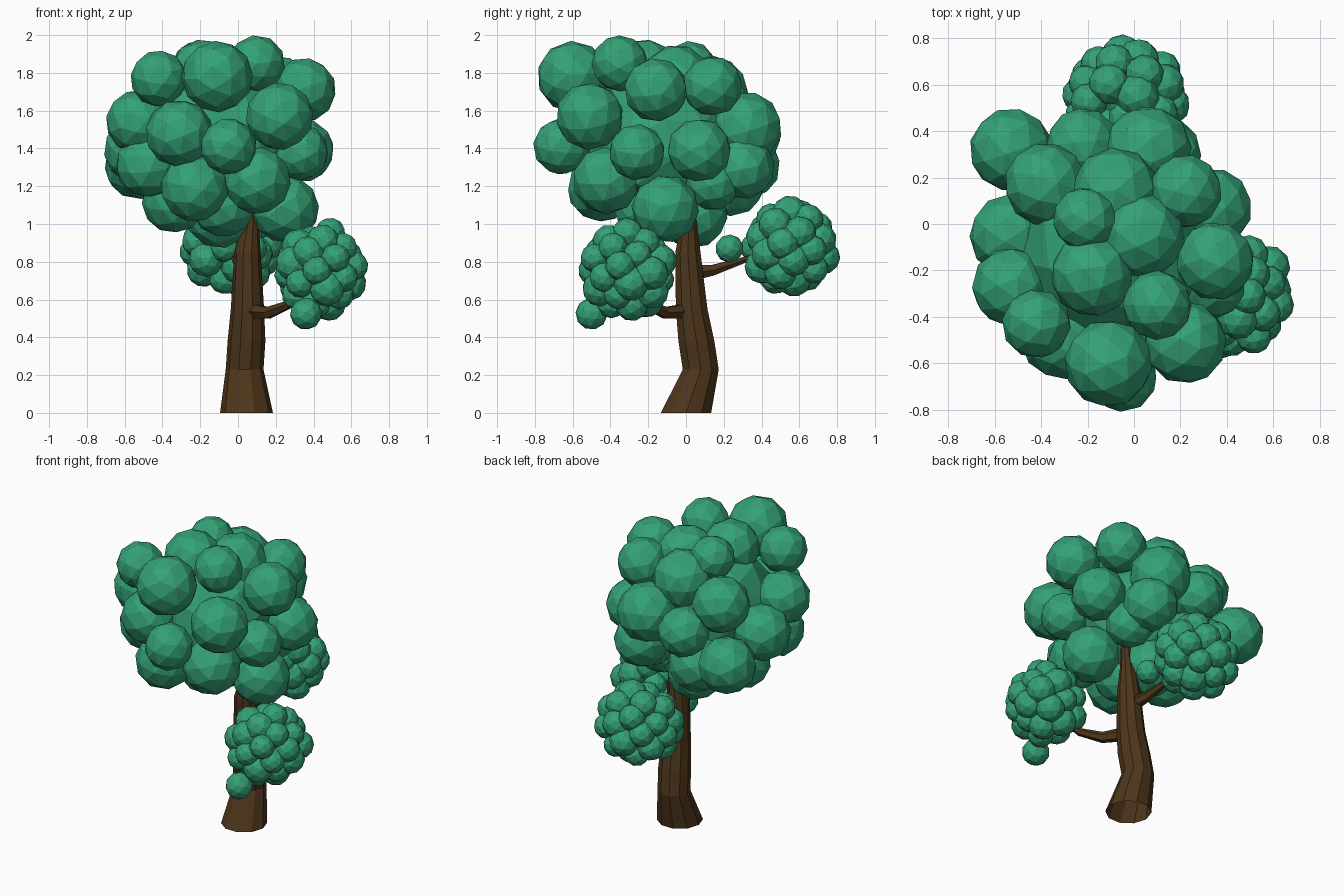
import bpy, bmesh, math, random
from mathutils import Vector, Matrix, Euler

if "Cube" in bpy.data.objects:
    bpy.data.objects.remove(bpy.data.objects["Cube"])

random.seed(4)

def material(name, color):
    m = bpy.data.materials.new(name)
    m.diffuse_color = color
    m.use_nodes = True
    m.node_tree.nodes["Principled BSDF"].inputs["Base Color"].default_value = m.diffuse_color
    return m

LEAF = material("leaf_green", (0.034, 0.36, 0.18, 1))
BARK = material("bark_brown", (0.075, 0.036, 0.011, 1))

def finish(bm, name, mat):
    me = bpy.data.meshes.new(name)
    bm.to_mesh(me)
    bm.free()
    me.materials.append(mat)
    ob = bpy.data.objects.new(name, me)
    bpy.context.collection.objects.link(ob)
    return ob

def foliage(name, balls):
    """Faceted leaf balls, each (x, y, z, radius), with random turns."""
    bm = bmesh.new()
    for x, y, z, r in balls:
        turn = Euler([random.uniform(0, math.tau) for _ in range(3)]).to_matrix().to_4x4()
        bmesh.ops.create_icosphere(bm, subdivisions=2, radius=r,
                                   matrix=Matrix.Translation((x, y, z)) @ turn)
    return finish(bm, name, LEAF)

def limb(name, rings, sides, upright=False):
    """Tapered tube through rings (x, y, z, radius)."""
    bm = bmesh.new()
    pts = [Vector(r[:3]) for r in rings]
    loops = []
    for i, p in enumerate(pts):
        d = pts[min(i + 1, len(pts) - 1)] - pts[max(i - 1, 0)]
        if upright:
            u, v = Vector((1, 0, 0)), Vector((0, 1, 0))
        else:
            u = Vector((0, 0, 1)).cross(d).normalized()
            v = d.cross(u).normalized()
        loops.append([bm.verts.new(p + rings[i][3] * (u * math.cos(a) + v * math.sin(a)))
                      for a in (math.tau * k / sides for k in range(sides))])
    for a, b in zip(loops, loops[1:]):
        for k in range(sides):
            n = (k + 1) % sides
            bm.faces.new((a[k], a[n], b[n], b[k]))
    bm.faces.new(loops[-1])
    bmesh.ops.recalc_face_normals(bm, faces=bm.faces)
    return finish(bm, name, BARK)

def cluster(center, spread, count, extra):
    """Small balls spread evenly over a ball-shaped bush."""
    out = list(extra)
    for i in range(count):
        h = 1 - 2 * (i + 0.5) / count
        a = i * math.pi * (3 - math.sqrt(5))
        w = math.sqrt(1 - h * h)
        k = random.uniform(0.9, 1.05)
        out.append((center[0] + spread[0] * w * math.cos(a) * k,
                    center[1] + spread[1] * w * math.sin(a) * k,
                    center[2] + spread[2] * h * k, random.uniform(0.075, 0.095)))
    out.append((*center, 0.17))
    return out

# Trunk and two side branches
limb("trunk", [(0.045, 0.0, 0, 0.14), (0.035, 0.078, 0.23, 0.1), (0.045, 0.055, 0.38, 0.1),
               (0.05, 0.03, 0.55, 0.088), (0.05, 0.01, 0.85, 0.07),
               (0.065, 0.015, 1.0, 0.045), (0.07, 0.0, 1.2, 0.025)], 10, True)
limb("front_branch", [(0.06, 0.01, 0.54, 0.045), (0.16, -0.11, 0.53, 0.034),
                      (0.26, -0.2, 0.57, 0.025), (0.38, -0.28, 0.68, 0.012)], 6)
limb("back_branch", [(0.045, 0.02, 0.74, 0.05), (0.02, 0.14, 0.755, 0.032),
                     (-0.01, 0.28, 0.80, 0.02), (-0.04, 0.42, 0.85, 0.01)], 6)

# Main crown
foliage("crown_front", [
    (-0.11, -0.60, 1.78, 0.19), (0.22, -0.51, 1.57, 0.18), (-0.05, -0.66, 1.41, 0.15),
    (-0.31, -0.49, 1.48, 0.18), (-0.42, -0.43, 1.77, 0.15), (-0.23, -0.45, 1.19, 0.18),
    (0.10, -0.42, 1.23, 0.18), (0.25, -0.11, 1.08, 0.18), (-0.53, -0.27, 1.54, 0.17),
    (-0.48, -0.28, 1.31, 0.17), (0.33, -0.26, 1.38, 0.15), (0.10, -0.35, 1.85, 0.15)])
foliage("crown_middle", [
    (-0.53, -0.05, 1.39, 0.18), (0.35, -0.16, 1.71, 0.17), (-0.18, -0.22, 1.80, 0.18),
    (-0.21, 0.02, 1.83, 0.14), (0.03, -0.05, 1.76, 0.19), (-0.34, -0.12, 1.12, 0.17),
    (-0.10, 0.04, 1.05, 0.18), (-0.08, -0.22, 1.10, 0.17), (-0.10, -0.12, 1.45, 0.40)])
foliage("crown_back", [
    (-0.53, 0.32, 1.31, 0.18), (-0.38, 0.17, 1.62, 0.18), (0.22, 0.14, 1.73, 0.16),
    (-0.08, 0.14, 1.70, 0.19), (0.06, 0.32, 1.51, 0.19), (-0.22, 0.34, 1.46, 0.16),
    (0.34, 0.07, 1.39, 0.17), (0.12, 0.30, 1.30, 0.17), (-0.25, 0.24, 1.22, 0.18),
    (0.15, 0.14, 1.22, 0.15)])

# Two small bushes at the branch ends
foliage("front_bush", cluster((0.44, -0.31, 0.76), (0.18, 0.19, 0.19), 30,
                              [(0.36, -0.50, 0.525, 0.085)]))
foliage("back_bush", cluster((-0.04, 0.55, 0.88), (0.21, 0.18, 0.18), 30,
                             [(0.08, 0.23, 0.87, 0.075)]))
